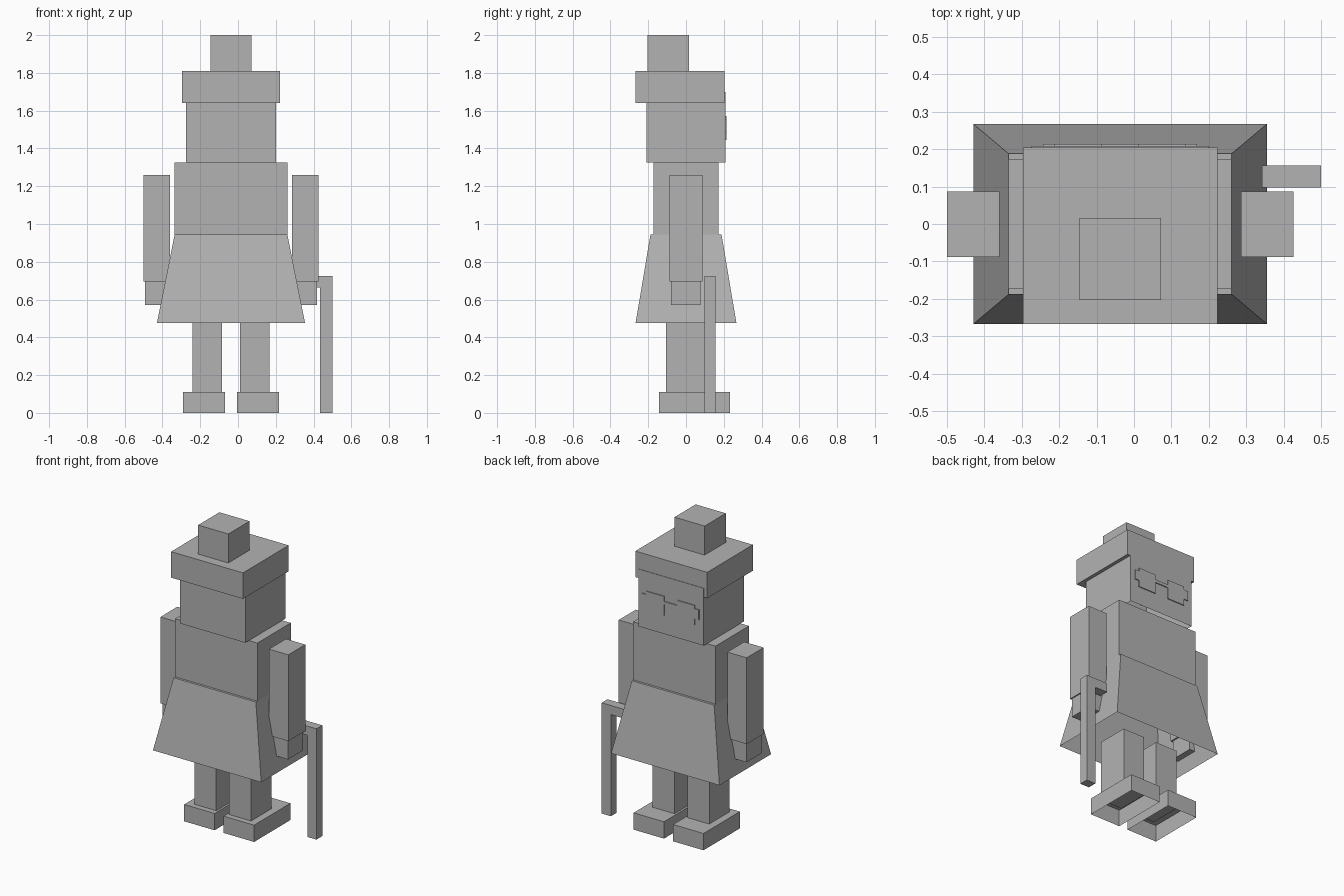
import bpy, bmesh

if "Cube" in bpy.data.objects:
    bpy.data.objects.remove(bpy.data.objects["Cube"])

CX = -0.037   # the figure's own mirror plane (the cane pushes it off centre)

grey = bpy.data.materials.new("plain grey")
grey.diffuse_color = (0.45, 0.45, 0.45, 1)
grey.use_nodes = True
grey.node_tree.nodes["Principled BSDF"].inputs["Base Color"].default_value = grey.diffuse_color


def block(name, x, y, z, top_x=None, top_y=None, open_bottom=False):
    """Box from (min, max) ranges; optional different top outline; optional open underside."""
    top_x, top_y = top_x or x, top_y or y
    bm = bmesh.new()
    bmesh.ops.create_cube(bm, size=1)
    for v in bm.verts:
        up = v.co.z > 0
        xs, ys = (top_x, top_y) if up else (x, y)
        v.co = (xs[v.co.x > 0], ys[v.co.y > 0], z[up])
    bm.normal_update()
    if open_bottom:
        low = [f for f in bm.faces if f.normal.z < -0.9]
        bmesh.ops.delete(bm, geom=low, context='FACES')
    mesh = bpy.data.meshes.new(name)
    bm.to_mesh(mesh)
    bm.free()
    mesh.materials.append(grey)
    ob = bpy.data.objects.new(name, mesh)
    bpy.context.collection.objects.link(ob)
    return ob


def around(half):
    return (CX - half, CX + half)


def pair(name, inner, outer, y, z, **kw):
    """Left and right copies, mirrored about the body's middle."""
    block("left_" + name, (CX - outer, CX - inner), y, z, **kw)
    block("right_" + name, (CX + inner, CX + outer), y, z, **kw)


# Body
block("torso", around(0.298), (-0.173, 0.173), (0.945, 1.325))
block("skirt", around(0.392), (-0.267, 0.267), (0.475, 0.945),
      top_x=around(0.298), top_y=(-0.188, 0.188), open_bottom=True)

# Head, hair and bun
block("head", around(0.237), (-0.21, 0.208), (1.325, 1.70), open_bottom=True)
block("hair", around(0.26), (-0.267, 0.205), (1.64, 1.81))
block("hair_bun", around(0.109), (-0.203, 0.016), (1.81, 2.0))

# Spectacles on the face (back side)
GY = (0.207, 0.214)
pair("lens", 0.048, 0.175, GY, (1.445, 1.573))
pair("spectacle_arm", 0.175, 0.205, GY, (1.487, 1.552))
block("spectacle_bridge", around(0.048), GY, (1.52, 1.54))

# Limbs
pair("arm", 0.323, 0.463, (-0.088, 0.087), (0.695, 1.26))
pair("hand", 0.333, 0.455, (-0.08, 0.077), (0.57, 0.695))
pair("leg", 0.047, 0.205, (-0.105, 0.105), (0.10, 0.50))
pair("shoe", 0.033, 0.253, (-0.142, 0.233), (0.0, 0.11), open_bottom=True)

# Walking cane
block("cane_shaft", (0.434, 0.5), (0.097, 0.157), (0.0, 0.725))
block("cane_handle", (0.342, 0.434), (0.097, 0.157), (0.665, 0.725))
